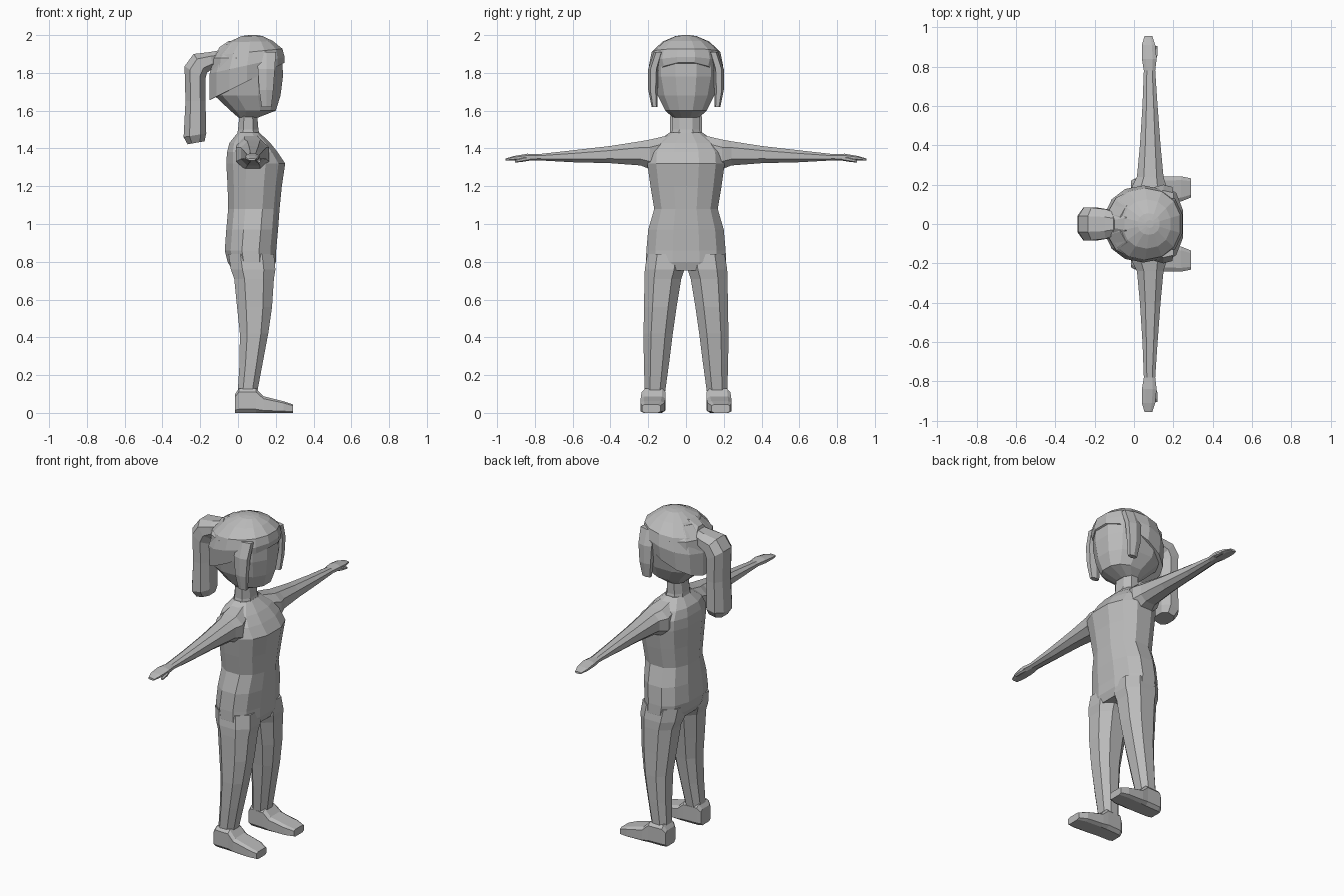
import bpy, bmesh, math
from mathutils import Vector as V

grey = bpy.data.materials.new("plain grey")
grey.diffuse_color = (0.5, 0.5, 0.5, 1)


def ring(c, u, v, n=8, p=2.4):
    """Rounded-box section around c, reaching exactly u and v, with flats on all four sides."""
    pts = []
    for i in range(n):
        a = 2 * math.pi * (i + 0.5) / n
        f = lambda t: math.copysign(abs(t) ** (2 / p), t)
        pts.append((f(math.cos(a)), f(math.sin(a))))
    m = max(abs(q[0]) for q in pts)
    k = max(abs(q[1]) for q in pts)
    return [V(c) + V(u) * (s / m) + V(v) * (t / k) for s, t in pts]


def loft(name, rings, side=1):
    """Skin a list of sections, close both ends, and mirror across y when side is -1."""
    bm = bmesh.new()
    rows = [[bm.verts.new((q.x, q.y * side, q.z)) for q in r] for r in rings]
    n = len(rows[0])
    for a, b in zip(rows, rows[1:]):
        for i in range(n):
            j = (i + 1) % n
            bm.faces.new((a[i], a[j], b[j], b[i]))
    bm.faces.new(rows[0])
    bm.faces.new(rows[-1])
    bmesh.ops.recalc_face_normals(bm, faces=bm.faces)
    me = bpy.data.meshes.new(name)
    bm.to_mesh(me)
    bm.free()
    me.materials.append(grey)
    ob = bpy.data.objects.new(name, me)
    bpy.context.collection.objects.link(ob)
    return ob


def level(z, x0, x1, y0, y1, n=8, p=2.4, tilt=0):
    """Horizontal section, optionally rising toward the front (+x)."""
    h = (x1 - x0) / 2
    return ring(((x0 + x1) / 2, (y0 + y1) / 2, z), (h, 0, h * tilt), (0, (y1 - y0) / 2, 0), n, p)


# torso, hips to collar: z, back, front, half width
loft("torso", [level(z, a, b, -w, w, 12) for z, a, b, w in [
    (0.755, -0.03, 0.185, 0.2), (0.80, -0.055, 0.20, 0.212), (0.86, -0.07, 0.202, 0.21),
    (0.97, -0.062, 0.212, 0.2), (1.08, -0.052, 0.22, 0.168), (1.20, -0.055, 0.232, 0.188),
    (1.32, -0.062, 0.25, 0.205), (1.38, -0.058, 0.21, 0.2), (1.43, -0.045, 0.17, 0.165),
    (1.485, 0.0, 0.112, 0.085)]])

# neck
loft("neck", [level(z, a, b, -w, w) for z, a, b, w in [
    (1.45, -0.01, 0.12, 0.085), (1.50, 0.0, 0.108, 0.073), (1.60, 0.01, 0.10, 0.073)]])

# head
loft("head", [level(z, a, b, -w, w, 12, 2.3) for z, a, b, w in [
    (1.565, 0.0, 0.11, 0.07), (1.60, -0.04, 0.20, 0.11), (1.68, -0.125, 0.225, 0.15),
    (1.78, -0.147, 0.238, 0.172), (1.88, -0.135, 0.235, 0.175), (1.95, -0.07, 0.18, 0.12)]])

# hair cap, rim higher over the face
loft("hair_cap", [level(z, a, b, -w, w, 14, 2.15, t) for z, a, b, w, t in [
    (1.755, -0.15, 0.245, 0.182, 0.5), (1.84, -0.15, 0.247, 0.196, 0.22),
    (1.91, -0.12, 0.235, 0.182, 0.1), (1.965, -0.055, 0.185, 0.125, 0.03),
    (1.995, 0.02, 0.13, 0.055, 0), (2.0, 0.06, 0.10, 0.02, 0)]])

# ponytail: centre x, z, half thickness dx, dz, half width
tail = [(-0.08, 1.875, 0.01, 0.05, 0.05), (-0.14, 1.868, -0.01, 0.042, 0.075),
        (-0.20, 1.85, -0.035, 0.05, 0.083), (-0.228, 1.80, -0.055, 0.035, 0.085),
        (-0.225, 1.65, -0.053, 0.0, 0.082), (-0.228, 1.47, -0.06, -0.01, 0.085),
        (-0.222, 1.43, -0.045, -0.008, 0.06)]
loft("ponytail", [ring((x, 0, z), (dx, 0, dz), (0, w, 0)) for x, z, dx, dz, w in tail])

# gathered hair at the root of the ponytail
loft("hair_knot", [ring((x, 0, z), (0.3 * r, 0, r), (0, r, 0), 8, 2) for x, z, r in [
    (0.0, 1.88, 0.09), (-0.07, 1.895, 0.075), (-0.115, 1.885, 0.05)]])

for side, tag in ((1, "left"), (-1, "right")):
    # lock hanging beside the face
    loft(tag + "_side_lock", [level(z, a, b, c, d, 6) for z, a, b, c, d in [
        (1.91, 0.10, 0.20, 0.12, 0.17), (1.82, 0.105, 0.195, 0.145, 0.2),
        (1.71, 0.112, 0.187, 0.15, 0.2), (1.62, 0.125, 0.177, 0.15, 0.182)]], side)

    # arm and flat hand, shoulder to fingertips: y, x range, z range
    loft(tag + "_arm", [ring((( a + b) / 2, y, (c + d) / 2), ((b - a) / 2, 0, 0), (0, 0, (d - c) / 2))
                        for y, a, b, c, d in [
        (0.07, 0.0, 0.13, 1.33, 1.475), (0.19, -0.01, 0.165, 1.29, 1.447),
        (0.24, 0.015, 0.15, 1.31, 1.438), (0.40, 0.03, 0.135, 1.322, 1.413),
        (0.60, 0.043, 0.12, 1.327, 1.39), (0.78, 0.05, 0.108, 1.337, 1.37),
        (0.84, 0.04, 0.115, 1.335, 1.372), (0.91, 0.04, 0.108, 1.337, 1.36),
        (0.955, 0.053, 0.093, 1.335, 1.347)]], side)

    # thumb
    loft(tag + "_thumb", [ring((x, y, z), (r, 0, 0), (0, 0, r), 6, 2) for x, y, z, r in [
        (0.09, 0.80, 1.352, 0.012), (0.108, 0.86, 1.342, 0.012), (0.112, 0.905, 1.332, 0.007)]], side)

    # leg, hip to ankle: z, x range, y range
    loft(tag + "_leg", [level(z, a, b, c, d) for z, a, b, c, d in [
        (0.84, -0.05, 0.19, 0.004, 0.205), (0.76, -0.038, 0.198, 0.008, 0.218),
        (0.71, -0.02, 0.19, 0.025, 0.22), (0.56, -0.005, 0.18, 0.05, 0.222),
        (0.42, 0.01, 0.16, 0.07, 0.225), (0.26, 0.008, 0.13, 0.09, 0.223),
        (0.10, -0.002, 0.10, 0.112, 0.218)]], side)

    # foot, heel to toe: x, top, y range
    loft(tag + "_foot", [ring((x, (c + d) / 2, t / 2), (0, (d - c) / 2, 0), (0, 0, t / 2), 8, 5)
                         for x, t, c, d in [
        (-0.015, 0.10, 0.125, 0.22), (0.005, 0.13, 0.112, 0.232), (0.095, 0.13, 0.108, 0.235),
        (0.135, 0.088, 0.108, 0.24), (0.24, 0.062, 0.115, 0.242), (0.29, 0.045, 0.135, 0.232)]], side)
